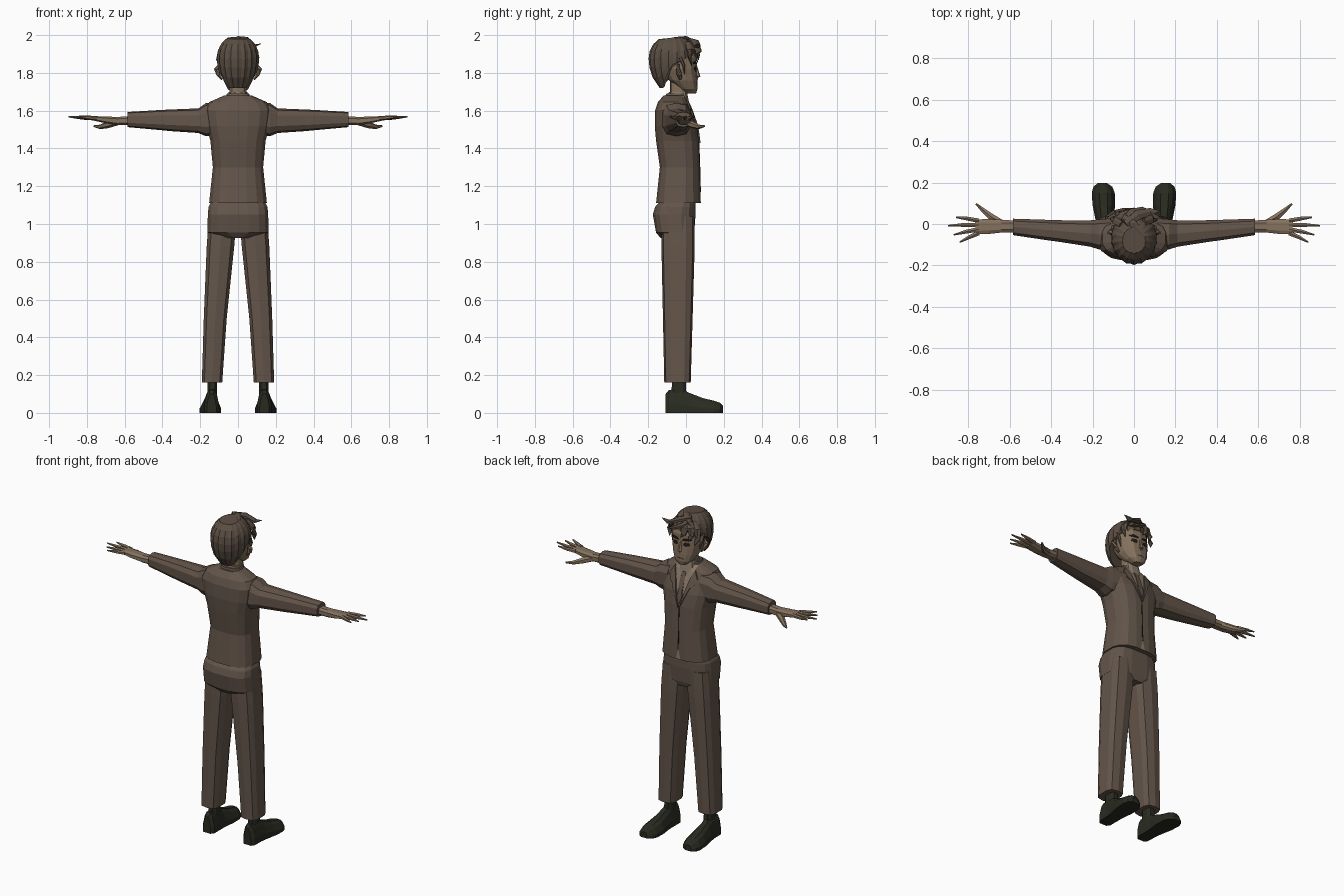
import bpy, bmesh, math
from mathutils import Vector
from mathutils.bvhtree import BVHTree


def material(name, rgb):
    m = bpy.data.materials.new(name)
    m.diffuse_color = (*rgb, 1)
    return m


SUIT = material("brown suit", (0.125, 0.090, 0.068))
HAIR = material("brown hair", (0.105, 0.077, 0.056))
SKIN = material("tan skin", (0.235, 0.168, 0.112))
SHIRT = material("beige shirt", (0.26, 0.20, 0.145))
SHOE = material("dark green leather", (0.022, 0.024, 0.015))
DARK = material("dark eye", (0.018, 0.014, 0.011))


def make(name, bm, mats, mirror=False):
    bmesh.ops.recalc_face_normals(bm, faces=bm.faces)
    me = bpy.data.meshes.new(name)
    bm.to_mesh(me)
    bm.free()
    for m in mats:
        me.materials.append(m)
    ob = bpy.data.objects.new(name, me)
    bpy.context.collection.objects.link(ob)
    if mirror:
        ob.modifiers.new("mirror", 'MIRROR').use_mirror_merge = False
    return ob


def loft(rings):
    """Skin a stack of equal rings and cap both ends."""
    bm = bmesh.new()
    rows = [[bm.verts.new(p) for p in r] for r in rings]
    n = len(rows[0])
    for a, b in zip(rows, rows[1:]):
        for i in range(n):
            j = (i + 1) % n
            bm.faces.new((a[i], a[j], b[j], b[i]))
    bm.faces.new(rows[0])
    bm.faces.new(rows[-1])
    return bm


def oval(u0, u1, v0, v1, n=12, p=0.7):
    """Rounded-box outline between two pairs of limits."""
    out = []
    for i in range(n):
        a = 2 * math.pi * (i + 0.5) / n
        c, s = math.cos(a), math.sin(a)
        out.append(((u0 + u1) / 2 + (u1 - u0) / 2 * math.copysign(abs(c) ** p, c),
                    (v0 + v1) / 2 + (v1 - v0) / 2 * math.copysign(abs(s) ** p, s)))
    return out


def up_loft(rows, n=12, p=0.7):        # rows: z, x0, x1, y0, y1
    return loft([[(x, y, r[0]) for x, y in oval(*r[1:], n, p)] for r in rows])


def side_loft(rows, n=10, p=0.7):      # rows: x, y0, y1, z0, z1
    return loft([[(r[0], y, z) for y, z in oval(*r[1:], n, p)] for r in rows])


def tube(path, radii, n=6, flat=1.0):
    """Tapered tube along a path, flattened along its second axis."""
    pts = [Vector(p) for p in path]
    rings = []
    for i, p in enumerate(pts):
        d = (pts[min(i + 1, len(pts) - 1)] - pts[max(i - 1, 0)]).normalized()
        u = d.cross(Vector((0, 0, 1)) if abs(d.z) < 0.9 else Vector((0, 1, 0))).normalized()
        v = d.cross(u)
        rings.append([p + radii[i] * (math.cos(t) * u + flat * math.sin(t) * v)
                      for t in (2 * math.pi * (k + 0.5) / n for k in range(n))])
    return loft(rings)


def plate(name, outline, target, mat, lift=0.005, mirror=True):
    """Thin patch laid on the front of a part; outline is in x and z."""
    bm = bmesh.new()
    bm.faces.new([bm.verts.new((x, 0, z)) for x, z in outline])
    bmesh.ops.triangulate(bm, faces=bm.faces)
    bmesh.ops.subdivide_edges(bm, edges=bm.edges, cuts=3, use_grid_fill=True)
    for v in bm.verts:
        hit = target.ray_cast(Vector((v.co.x, 1, v.co.z)), Vector((0, -1, 0)))[0]
        v.co.y = (hit.y if hit else 0) + lift
    r = bmesh.ops.extrude_face_region(bm, geom=bm.faces[:])
    for v in r["geom"]:
        if isinstance(v, bmesh.types.BMVert):
            v.co.y -= lift + 0.003
    return make(name, bm, [mat], mirror)


# Jacket body, with the shirt opening and the hem gap cut into the front
bm = up_loft([(1.11, -.155, .155, -.16, .08), (1.30, -.135, .135, -.14, .075),
              (1.44, -.148, .148, -.16, .07), (1.52, -.17, .17, -.167, .058),
              (1.60, -.18, .18, -.165, .03), (1.645, -.155, .155, -.15, .012),
              (1.68, -.075, .075, -.12, -.005)], 16, .72)
for side in (-1, 1):
    for slope, z0 in ((0.30, 1.44), (-0.22, 1.18)):
        front = [f for f in bm.faces if f.calc_center_median().y > -0.02]
        geom = front + list({e for f in front for e in f.edges}) + list({v for f in front for v in f.verts})
        bmesh.ops.bisect_plane(bm, geom=geom, plane_co=(0, 0, z0), plane_no=(1, 0, -side * slope))
bm.faces.ensure_lookup_table()
for f in bm.faces:
    c = f.calc_center_median()
    if c.y > -0.03 and c.z > 1.115 and (abs(c.x) < 0.30 * (c.z - 1.44) or abs(c.x) < 0.22 * (1.18 - c.z)):
        f.material_index = 1
torso_tree = BVHTree.FromBMesh(bm)
make("jacket", bm, [SUIT, SHIRT])

# Lapels, tie and front seam
plate("lapel", [(.004, 1.43), (.062, 1.56), (.082, 1.575), (.074, 1.60), (.095, 1.61),
                (.07, 1.655), (.05, 1.61)], torso_tree, SUIT, 0.008)
plate("tie", [(0, 1.45), (.017, 1.50), (.011, 1.60), (.014, 1.635), (0, 1.635)], torso_tree, SUIT, 0.006)
plate("jacket_seam", [(-.003, 1.17), (.003, 1.17), (.003, 1.44), (-.003, 1.44)], torso_tree, DARK, 0.002, False)

# Collar and neck
make("jacket_collar", up_loft([(1.63, -.085, .085, -.13, .012), (1.69, -.06, .06, -.105, -.004)]), [SUIT])
make("shirt_collar", up_loft([(1.63, -.06, .06, -.10, .02), (1.70, -.05, .05, -.092, .006)]), [SHIRT])
make("neck", up_loft([(1.62, -.048, .048, -.085, .005), (1.76, -.045, .045, -.085, .005)], 10), [SKIN])

# Sleeves with a rounded shoulder
make("sleeve", side_loft([(.11, -.13, .03, 1.47, 1.645), (.17, -.125, .025, 1.465, 1.64),
                          (.21, -.112, .02, 1.482, 1.612), (.36, -.088, .02, 1.492, 1.606),
                          (.42, -.08, .022, 1.498, 1.603), (.585, -.055, .027, 1.513, 1.593)]), [SUIT], True)

# Hands
make("palm", side_loft([(.57, -.042, .018, 1.522, 1.572), (.64, -.043, .022, 1.522, 1.568),
                        (.70, -.050, .026, 1.532, 1.57), (.765, -.052, .024, 1.547, 1.572)], 8), [SKIN], True)
for name, y, tip in (("index_finger", .016, (.86, .032)), ("middle_finger", -.005, (.897, -.008)),
                     ("ring_finger", -.026, (.87, -.052)), ("little_finger", -.044, (.842, -.088))):
    mid = ((.75 + tip[0]) / 2, (y + tip[1]) / 2 + .002, 1.563)
    make(name, tube([(.75, y, 1.56), mid, (*tip, 1.568)], (.0125, .0105, .004)), [SKIN], True)
make("thumb", tube([(.64, .005, 1.54), (.69, .035, 1.525), (.73, .068, 1.514), (.763, .098, 1.518)],
                   (.018, .018, .012, .005)), [SKIN], True)

# Trousers
make("trouser_seat", up_loft([(.925, -.07, .07, -.135, .035), (.955, -.163, .163, -.16, .045),
                              (1.05, -.162, .162, -.177, .052), (1.09, -.158, .158, -.165, .052),
                              (1.125, -.14, .14, -.135, .05)], 16, .65), [SUIT])
make("trouser_leg", up_loft([(.16, .082, .193, -.115, .025), (.50, .058, .183, -.122, .035),
                             (.88, .018, .168, -.13, .046), (.95, .012, .163, -.13, .046),
                             (1.04, .015, .155, -.13, .045)], 10, .6), [SUIT], True)

# Socks and shoes
make("sock", up_loft([(.08, .108, .165, -.08, .005), (.20, .112, .16, -.075, 0)], 8), [SHOE], True)
shoe = []
for y, x0, x1, h in ((-.108, .115, .165, .10), (-.09, .10, .178, .122), (-.02, .10, .18, .125),
                     (.02, .10, .186, .105), (.09, .091, .20, .078), (.15, .093, .204, .064),
                     (.18, .105, .196, .054), (.197, .13, .175, .036)):
    w = x1 - x0
    shoe.append([(x0, y, 0), (x1, y, 0), (x1, y, .35 * h), (x1 - .16 * w, y, .8 * h), (x1 - .33 * w, y, h),
                 (x0 + .33 * w, y, h), (x0 + .16 * w, y, .8 * h), (x0, y, .35 * h)])
make("shoe", loft(shoe), [SHOE], True)

# Head
bm = up_loft([(1.692, -.028, .028, .0, .054), (1.715, -.055, .055, -.035, .060), (1.76, -.078, .078, -.09, .060),
              (1.82, -.092, .092, -.13, .056), (1.88, -.095, .095, -.15, .056), (1.95, -.07, .07, -.13, .03)], 14, .8)
head_tree = BVHTree.FromBMesh(bm)
make("head", bm, [SKIN])
make("nose", tube([(0, .052, 1.84), (0, .060, 1.80), (0, .064, 1.782), (0, .056, 1.770)],
                  (.006, .010, .013, .008), 5), [SKIN])
make("ear", tube([(.085, -.03, 1.765), (.104, -.035, 1.79), (.112, -.042, 1.82), (.098, -.04, 1.845)],
                 (.008, .016, .018, .008), 6, .6), [SKIN], True)
plate("eye", [(.018, 1.818), (.034, 1.811), (.056, 1.818), (.052, 1.832), (.026, 1.833)], head_tree, DARK, 0.003)
plate("eyebrow", [(.014, 1.845), (.06, 1.848), (.066, 1.853), (.05, 1.862), (.016, 1.854)], head_tree, DARK, 0.005)
plate("mouth", [(-.022, 1.732), (.022, 1.732), (.016, 1.737), (-.016, 1.737)], head_tree, HAIR, 0.002, False)

# Hair cap: ridged shell, long at the nape and short over the face
N, ROWS = 36, 7
rings = []
for k in range(1, ROWS + 1):
    ring = []
    for i in range(N):
        a = 2 * math.pi * i / N
        front = math.sin(a)
        low = 1.845 + .055 * front if front > 0 else 1.845 - .125 * min(1, -front * 1.5)
        z = 1.995 - (1.995 - low) * (k / ROWS) ** 1.5
        dz = z - 1.88
        r = math.sqrt(max(0.02, 1 - (dz / (.122 if dz > 0 else .19)) ** 2))
        r *= 1.0 if i % 2 else .955
        ring.append((.113 * r * math.cos(a), -.07 + .128 * r * math.sin(a), z))
    rings.append(ring)
make("hair_cap", loft(rings), [HAIR])

# Swept locks over the forehead, temples and crown
LOCKS = [
    ([(-.04, .0, 1.98), (.02, .045, 1.965), (.08, .06, 1.94), (.122, .062, 1.955)], (.02, .028, .02, .002)),
    ([(-.05, .01, 1.965), (-.01, .052, 1.94), (.04, .066, 1.915), (.085, .055, 1.90)], (.02, .026, .02, .003)),
    ([(-.04, .02, 1.96), (-.065, .045, 1.93), (-.075, .052, 1.89), (-.06, .062, 1.855)], (.02, .024, .018, .003)),
    ([(-.06, .0, 1.955), (-.09, .02, 1.92), (-.10, .025, 1.87), (-.088, .04, 1.83)], (.02, .024, .018, .003)),
    ([(.05, .01, 1.96), (.085, .025, 1.92), (.098, .02, 1.88), (.092, .03, 1.84)], (.02, .024, .018, .003)),
    ([(-.02, .02, 1.97), (-.035, .058, 1.93), (-.03, .066, 1.895), (-.01, .066, 1.87)], (.02, .022, .016, .003)),
    ([(.05, -.06, 1.985), (.0, .0, 1.985), (-.05, .03, 1.96), (-.085, .035, 1.925)], (.01, .02, .02, .004)),
]
for path, radii in LOCKS:
    make("hair_lock", tube(path, radii, 6, .5), [HAIR])
make("sideburn", tube([(.095, -.03, 1.88), (.098, -.012, 1.84), (.090, -.008, 1.79)],
                      (.018, .013, .002), 5, .6), [HAIR], True)
